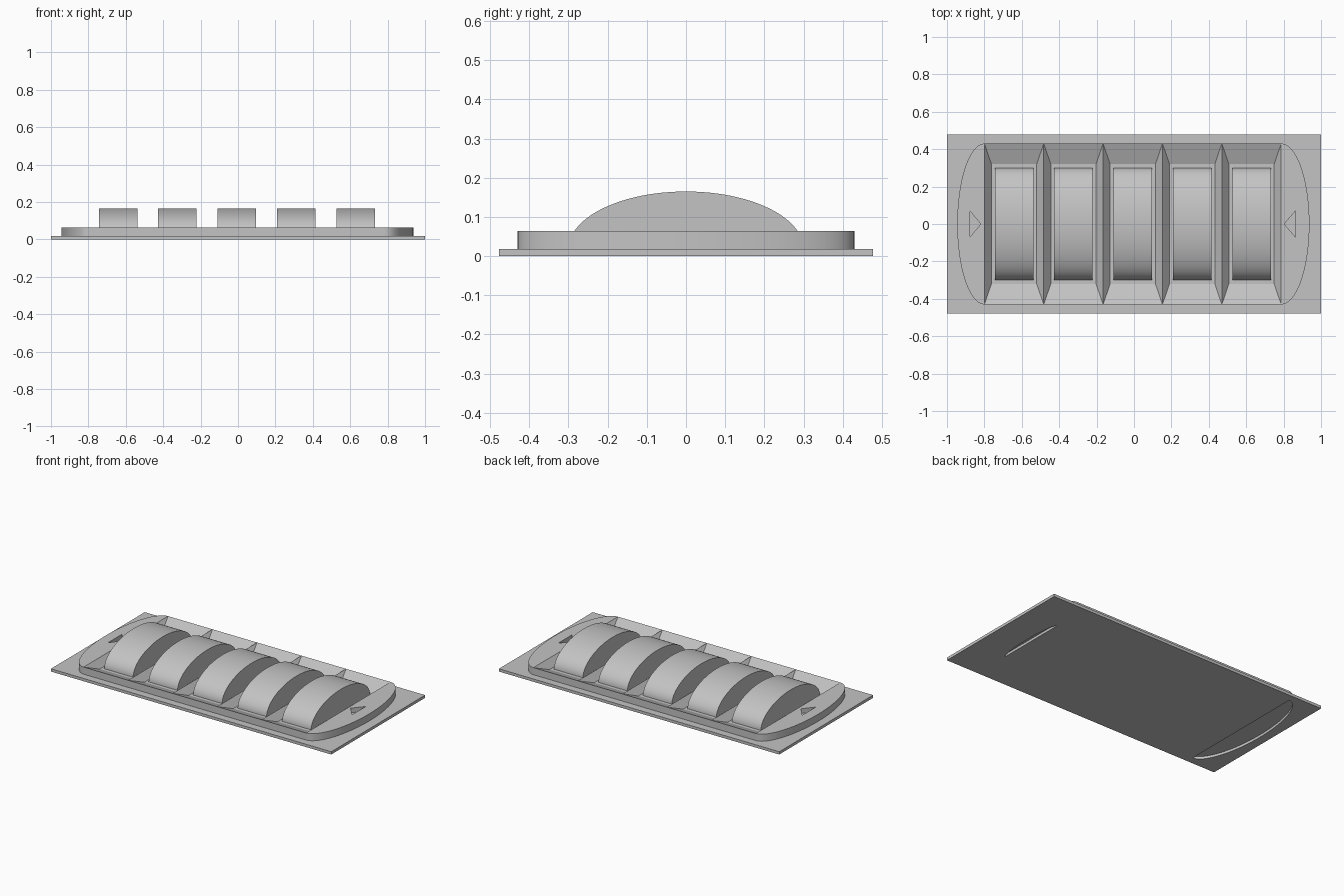
import bpy, bmesh, math

if "Cube" in bpy.data.objects:
    bpy.data.objects.remove(bpy.data.objects["Cube"], do_unlink=True)

grey = bpy.data.materials.new("plain_grey")
grey.use_nodes = True
COLOR = (0.55, 0.55, 0.55, 1)
grey.diffuse_color = COLOR
grey.node_tree.nodes["Principled BSDF"].inputs["Base Color"].default_value = COLOR

PLATE_TOP, BODY_TOP, BODY_Y = 0.018, 0.064, 0.43
LEFT_X, RIGHT_X, COUNT = -0.80, 0.787, 5
PITCH = (RIGHT_X - LEFT_X) / COUNT


def finish(name, bm):
    mesh = bpy.data.meshes.new(name)
    bm.to_mesh(mesh)
    bm.free()
    obj = bpy.data.objects.new(name, mesh)
    bpy.context.collection.objects.link(obj)
    mesh.materials.append(grey)
    return obj


def select(obj):
    bpy.ops.object.select_all(action="DESELECT")
    obj.select_set(True)
    bpy.context.view_layer.objects.active = obj


def prism(name, outline, low, high, along_x=False, smooth=False):
    """Extrude a closed 2D outline along z, or along x for a (y, z) outline."""
    bm = bmesh.new()
    place = (lambda p, h: (h, *p)) if along_x else (lambda p, h: (*p, h))
    a = [bm.verts.new(place(p, low)) for p in outline]
    b = [bm.verts.new(place(p, high)) for p in outline]
    bm.faces.new(a)
    bm.faces.new(b)
    n = len(a)
    for i in range(n):
        j = (i + 1) % n
        bm.faces.new((a[i], a[j], b[j], b[i]))
    bmesh.ops.recalc_face_normals(bm, faces=bm.faces)
    obj = finish(name, bm)
    if smooth:
        select(obj)
        bpy.ops.object.shade_smooth_by_angle(angle=math.radians(30))
    return obj


def cut(obj, cutter):
    mod = obj.modifiers.new("cut", "BOOLEAN")
    mod.operation, mod.solver, mod.object = "DIFFERENCE", "EXACT", cutter
    select(obj)
    bpy.ops.object.modifier_apply(modifier=mod.name)
    bpy.data.objects.remove(cutter, do_unlink=True)


def half_ellipse(x, reach, half, steps=40):
    angles = [math.pi * (i / steps - 0.5) for i in range(steps + 1)]
    return [(x + reach * math.cos(t), half * math.sin(t)) for t in angles]


# Base plate with shallow recesses underneath
plate = prism("base_plate", [(-1, -0.478), (1, -0.478), (1, 0.478), (-1, 0.478)], 0, PLATE_TOP)
cut(plate, prism("recess_cutter", half_ellipse(LEFT_X, -0.143, BODY_Y), -0.02, 0.016))
cut(plate, prism("slot_cutter", half_ellipse(0.77, 0.03, 0.23), -0.02, 0.016))

# Rounded ends, each with an arrow-shaped recess
for name, x, reach, back, tip in (("right_end", LEFT_X, -0.145, -0.877, -0.82),
                                  ("left_end", RIGHT_X, 0.151, 0.863, 0.803)):
    end = prism(name, half_ellipse(x, reach, BODY_Y), PLATE_TOP, BODY_TOP, smooth=True)
    cut(end, prism("arrow_cutter", [(back, -0.07), (back, 0.07), (tip, 0)], 0.034, 0.1))

# Tray: a row of pockets with sloping walls that meet in sharp ridges
bm = bmesh.new()


def ring(cx, hx, hy, z):
    return [bm.verts.new((cx + sx * hx, sy * hy, z))
            for sx, sy in ((-1, -1), (1, -1), (1, 1), (-1, 1))]


centres = [LEFT_X + PITCH * (i + 0.5) for i in range(COUNT)]
for cx in centres:
    foot = ring(cx, PITCH / 2, BODY_Y, PLATE_TOP)
    rim = ring(cx, PITCH / 2, BODY_Y, BODY_TOP)
    floor = ring(cx, 0.121, 0.32, PLATE_TOP + 0.001)
    bm.faces.new(floor)
    for i in range(4):
        j = (i + 1) % 4
        bm.faces.new((rim[i], rim[j], floor[j], floor[i]))
        if i % 2 == 0:
            bm.faces.new((foot[i], foot[j], rim[j], rim[i]))
bmesh.ops.remove_doubles(bm, verts=bm.verts, dist=0.0001)
for f in bm.faces:
    f.normal_update()
    outer = abs(f.normal.z) < 0.01
    if (f.normal.y * f.calc_center_median().y if outer else f.normal.z) < 0:
        f.normal_flip()
finish("pocket_tray", bm)

# Domed blocks standing in the pockets
dome = [(0.30 * math.cos(t), PLATE_TOP + 0.147 * math.sin(t))
        for t in (math.pi * i / 48 for i in range(49))]
for i, cx in enumerate(centres):
    prism(f"domed_block_{i + 1}", dome, cx - 0.103, cx + 0.103, along_x=True, smooth=True)
